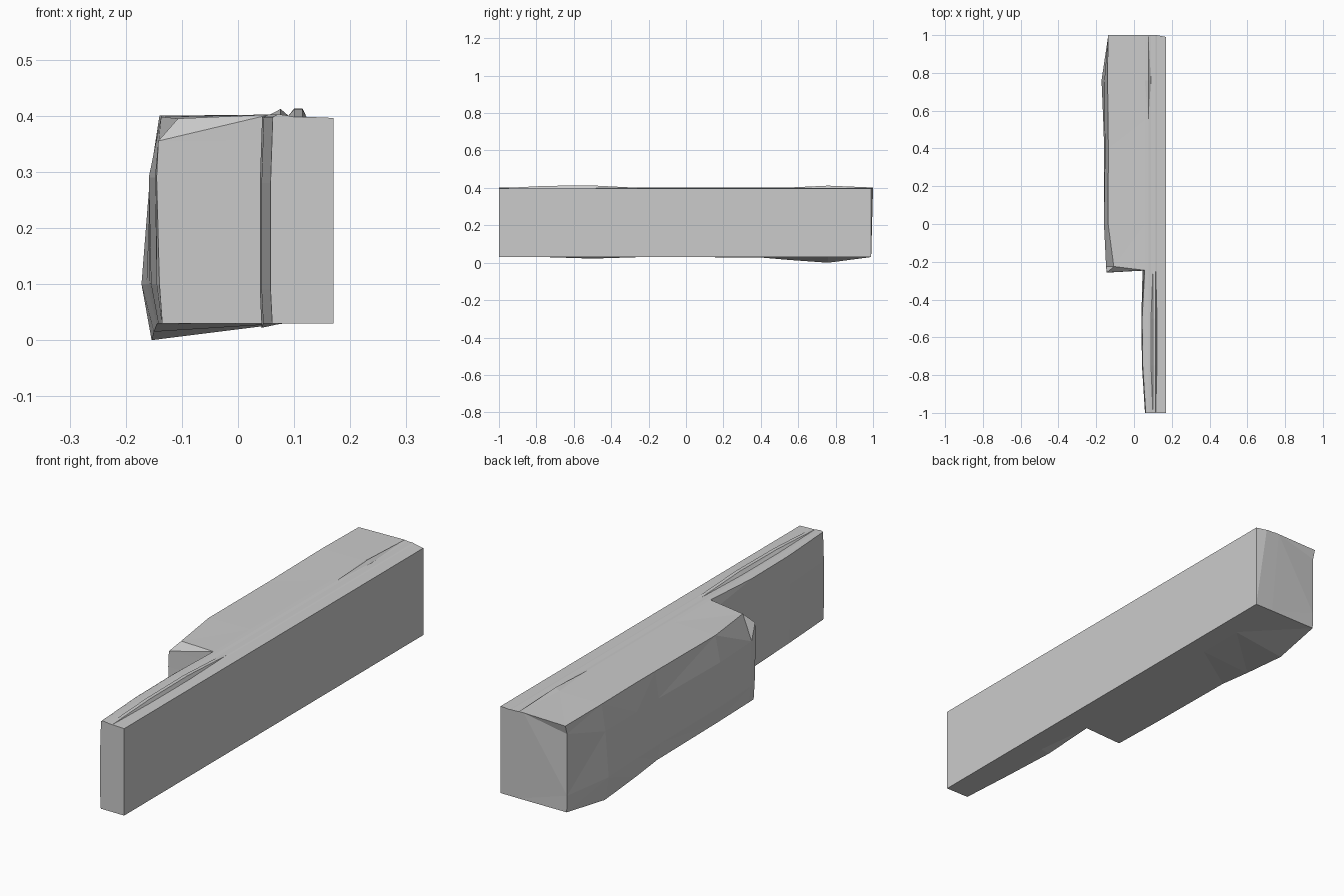
import bpy, bmesh

cube = bpy.data.objects.get("Cube")
if cube:
    bpy.data.objects.remove(cube, do_unlink=True)

mat = bpy.data.materials.new("stone grey")
mat.use_nodes = True
grey = (0.6, 0.6, 0.6, 1)
mat.diffuse_color = grey
mat.node_tree.nodes["Principled BSDF"].inputs["Base Color"].default_value = grey

RIGHT, TOP, BASE = 0.17, 0.396, 0.03
bm = bmesh.new()


def ring(y, inner, outer, ridge=0.4, crest=0.402, y_out=None):
    """Cross-section: flat side, two ridges on top, then the rough outer side."""
    y_out = y if y_out is None else y_out
    near = [(RIGHT, TOP), (0.122, 0.398), (0.115, ridge), (0.1, ridge),
            (0.09, 0.4), (0.076, crest), inner[0]]
    pts = [(RIGHT, y, BASE)] + [(x, y, z) for x, z in near]
    pts += [(x, y_out, z) for x, z in outer]
    pts.append((inner[1][0], y, inner[1][1]))
    return [bm.verts.new(p) for p in pts]


def thin(y, x, ridge, drop=BASE, top=0.398):
    side = [(x + 0.004, top), (x, 0.28), (x, 0.09), (x + 0.003, drop)]
    return ring(y, [(x + 0.012, 0.402), (x + 0.04, BASE)], side, ridge)


def thick(y, top, upper, lower, bottom, crest=0.402, y_out=None, zu=0.29, zl=0.1):
    side = [top, (upper, zu), (lower, zl), bottom]
    return ring(y, [(0.057, 0.402), (0.085, BASE)], side, 0.4, crest, y_out)


rings = [
    # narrow front arm
    thin(-1, 0.058, 0.398),
    thin(-0.75, 0.042, 0.411),
    thin(-0.5, 0.039, 0.413, 0.022),
    thin(-0.245, 0.045, 0.4, top=0.357),
    # wide rear block, starting at the step
    thick(-0.245, (-0.142, 0.355), -0.145, -0.14, (-0.135, BASE), y_out=-0.257),
    thick(-0.225, (-0.107, 0.395), -0.148, -0.145, (-0.136, BASE)),
    thick(0, (-0.137, 0.398), -0.159, -0.155, (-0.142, BASE)),
    thick(0.4, (-0.136, 0.399), -0.153, -0.158, (-0.145, 0.028)),
    thick(0.55, (-0.137, 0.4), -0.156, -0.163, (-0.15, 0.015)),
    thick(0.76, (-0.14, 0.4), -0.157, -0.172, (-0.154, 0), 0.412),
    thick(0.99, (-0.138, 0.398), -0.138, -0.138, (-0.136, BASE), y_out=0.988, zu=0.36),
]

# Skin between neighbouring sections
for a, b in zip(rings, rings[1:]):
    for i in range(len(a)):
        j = (i + 1) % len(a)
        bm.faces.new((a[i], a[j], b[j], b[i]))
bm.faces.new(rings[0])
bm.faces.new(rings[-1])

# Small overhanging lip along the top of the rear end
for v in rings[-1]:
    if v.co.z > 0.39 and v.co.x < RIGHT:
        v.co.y = 1

bmesh.ops.remove_doubles(bm, verts=bm.verts, dist=0.0005)
bmesh.ops.triangulate(bm, faces=bm.faces[:])
bmesh.ops.dissolve_degenerate(bm, edges=bm.edges[:], dist=0.0001)
bmesh.ops.recalc_face_normals(bm, faces=bm.faces[:])

mesh = bpy.data.meshes.new("stepped_wall")
bm.to_mesh(mesh)
bm.free()
mesh.materials.append(mat)
wall = bpy.data.objects.new("stepped_wall", mesh)
bpy.context.collection.objects.link(wall)
